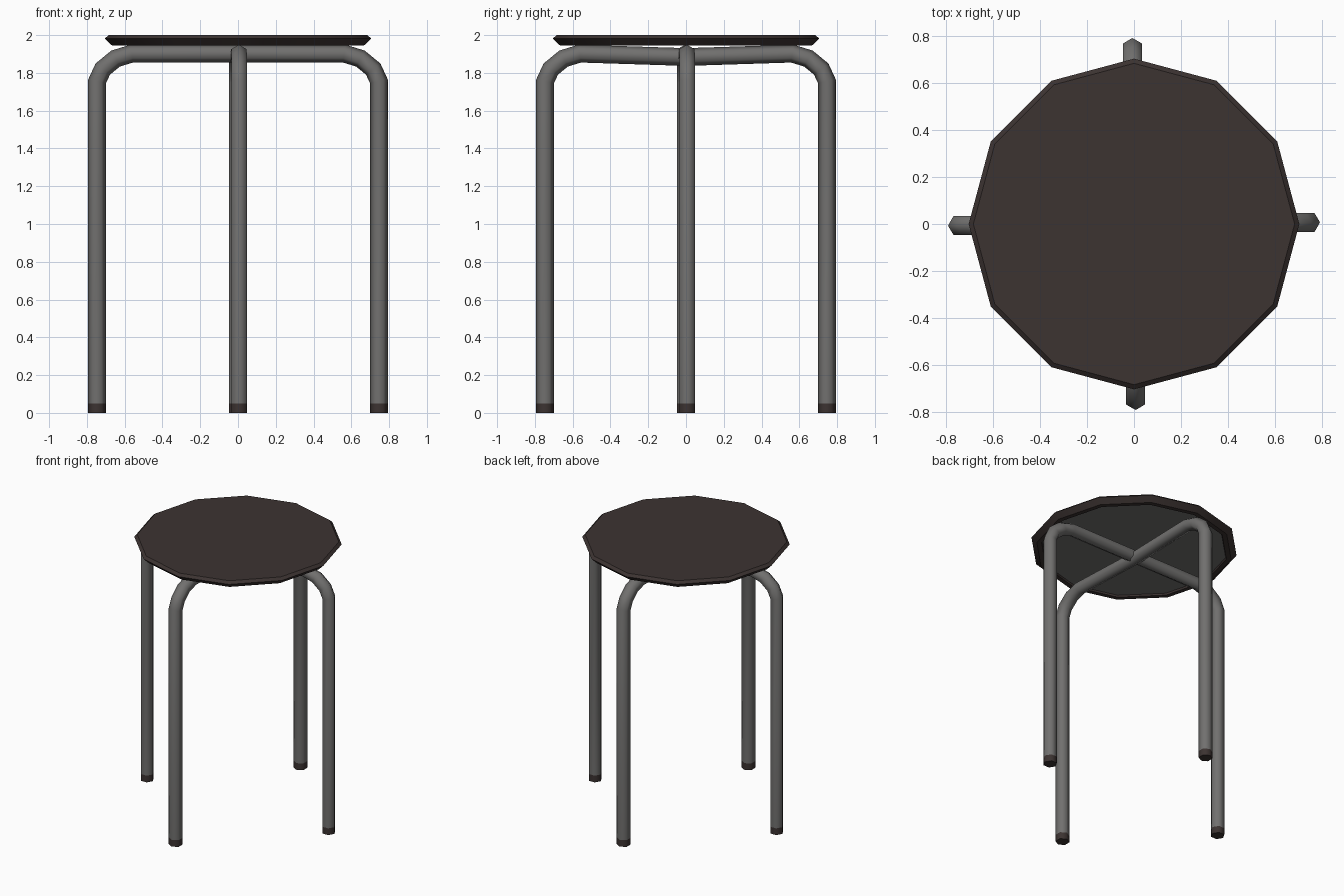
import bpy, bmesh, math
from mathutils import Vector

if "Cube" in bpy.data.objects:
    bpy.data.objects.remove(bpy.data.objects["Cube"])


def material(name, rgb):
    m = bpy.data.materials.new(name)
    m.diffuse_color = (*rgb, 1)
    m.use_nodes = True
    m.node_tree.nodes["Principled BSDF"].inputs["Base Color"].default_value = m.diffuse_color
    return m


BROWN = material("dark brown", (0.045, 0.033, 0.031))
GREY = material("metal grey", (0.165, 0.162, 0.158))
R = 0.047          # tube radius
FOOT = 0.05        # foot cap height


def finish(name, bm, mats, angle):
    bmesh.ops.recalc_face_normals(bm, faces=bm.faces)
    me = bpy.data.meshes.new(name)
    bm.to_mesh(me)
    bm.free()
    for m in mats:
        me.materials.append(m)
    ob = bpy.data.objects.new(name, me)
    bpy.context.collection.objects.link(ob)
    bpy.ops.object.select_all(action='DESELECT')
    ob.select_set(True)
    bpy.context.view_layer.objects.active = ob
    bpy.ops.object.shade_smooth_by_angle(angle=math.radians(angle))
    return ob


def skin(bm, rings):
    """Join successive vertex rings with quads and cap both ends."""
    n = len(rings[0])
    for a, b in zip(rings, rings[1:]):
        for i in range(n):
            j = (i + 1) % n
            bm.faces.new((a[i], a[j], b[j], b[i]))
    bm.faces.new(rings[0][::-1])
    return bm.faces.new(rings[-1])


def tube(name, path, yaw, mat):
    """Hexagonal tube swept along (u, z) points in an upright plane."""
    bm = bmesh.new()
    u_dir = Vector((math.cos(yaw), math.sin(yaw), 0))
    side = Vector((-math.sin(yaw), math.cos(yaw), 0))
    pts = [u_dir * u + Vector((0, 0, z)) for u, z in path]
    rings = []
    for i, p in enumerate(pts):
        t0 = (p - pts[i - 1]).normalized() if i else (pts[1] - p).normalized()
        t1 = (pts[i + 1] - p).normalized() if i < len(pts) - 1 else t0
        t = (t0 + t1).normalized()
        out = side.cross(t) / max(t.dot(t0), 0.5)
        rings.append([bm.verts.new(p + R * (out * math.cos(k * math.pi / 3)
                                            + side * math.sin(k * math.pi / 3)))
                      for k in range(6)])
    skin(bm, rings)
    return finish(name, bm, [mat], 65)


# Seat: twelve-sided disc with flared edge and recessed grey underside
bm = bmesh.new()
profile = [(0.685, 2.0), (0.705, 1.982), (0.668, 1.946), (0.635, 1.946), (0.63, 1.958)]
rings = [[bm.verts.new((r * math.cos(k * math.pi / 6), r * math.sin(k * math.pi / 6), z))
          for k in range(12)] for r, z in profile]
skin(bm, rings).material_index = 1
finish("seat", bm, [BROWN, GREY], 35)

# Two crossing bent tubes, each forming a pair of legs, with foot caps
bend = [(0.562, 1.902), (0.648, 1.876), (0.716, 1.82), (0.746, 1.755), (0.746, FOOT)]
for name, yaw, middle in (("side_legs", 0.009, 1.902), ("front_back_legs", math.pi / 2 + 0.009, 1.884)):
    left = [(-u, z) for u, z in reversed(bend)]
    tube(name, left + [(0, middle)] + bend, yaw, GREY)
    for tag, u in (("a", -0.746), ("b", 0.746)):
        tube(name + "_foot_" + tag, [(u, 0), (u, FOOT)], yaw, BROWN)
